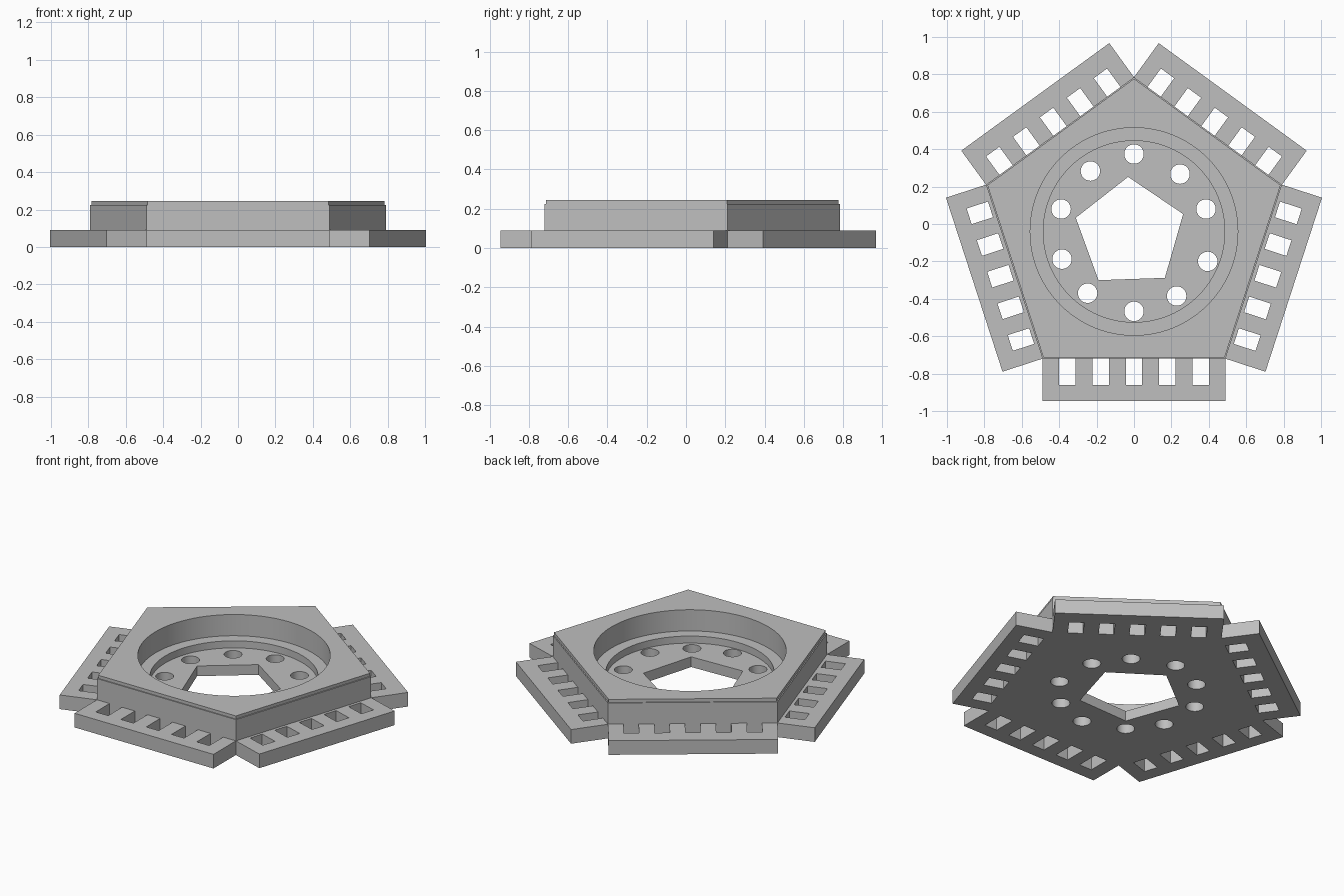
import bpy, bmesh, math
from mathutils import Matrix, Vector

cube = bpy.data.objects.get("Cube")
if cube:
    bpy.data.objects.remove(cube, do_unlink=True)

CY = -0.047           # centre of the pentagon in y
R = 0.832             # pentagon corner radius
APOTHEM = R * math.cos(math.pi / 5)
SIDE = 2 * R * math.sin(math.pi / 5)
FLANGE_H = 0.09

grey = bpy.data.materials.new("plain grey")
grey.use_nodes = True
COLOUR = (0.52, 0.52, 0.52, 1)
grey.diffuse_color = COLOUR
grey.node_tree.nodes["Principled BSDF"].inputs["Base Color"].default_value = COLOUR


def add_stack(bm, centre, rings, sides, start=90):
    """Closed solid from (radius, z) rings stacked bottom to top."""
    loops = []
    for r, z in rings:
        loops.append([bm.verts.new((centre[0] + r * math.cos(a), centre[1] + r * math.sin(a), z))
                      for a in (math.radians(start) + math.tau * i / sides for i in range(sides))])
    bm.faces.new(loops[0][::-1])
    bm.faces.new(loops[-1])
    for low, high in zip(loops, loops[1:]):
        for i in range(sides):
            j = (i + 1) % sides
            bm.faces.new((low[i], low[j], high[j], high[i]))


def add_box(bm, x0, x1, y0, y1, z0, z1):
    size = Matrix.Diagonal((x1 - x0, y1 - y0, z1 - z0, 1))
    mid = Matrix.Translation(((x0 + x1) / 2, (y0 + y1) / 2, (z0 + z1) / 2))
    bmesh.ops.create_cube(bm, size=1, matrix=mid @ size)


def finish(bm, name):
    bmesh.ops.recalc_face_normals(bm, faces=bm.faces)
    mesh = bpy.data.meshes.new(name)
    bm.to_mesh(mesh)
    bm.free()
    mesh.materials.append(grey)
    obj = bpy.data.objects.new(name, mesh)
    bpy.context.collection.objects.link(obj)
    return obj


def cut(obj, cutter):
    mod = obj.modifiers.new("cut", 'BOOLEAN')
    mod.operation = 'DIFFERENCE'
    mod.solver = 'EXACT'
    mod.object = cutter
    bpy.context.view_layer.objects.active = obj
    bpy.ops.object.modifier_apply(modifier=mod.name)
    bpy.data.objects.remove(cutter, do_unlink=True)


# Pentagonal body with a small step below its top
bm = bmesh.new()
inset = R - 0.008
add_stack(bm, (0, CY), [(R, 0), (R, 0.225), (inset, 0.225), (inset, 0.245)], 5)
body = finish(bm, "pentagon_body")

# Stepped round recess
bm = bmesh.new()
add_stack(bm, (0, -0.04), [(0.485, 0.065), (0.485, 0.11), (0.555, 0.11), (0.555, 0.3)], 96)
cut(body, finish(bm, "recess_cutter"))

# Ring of round holes and the five-sided opening in the floor
bm = bmesh.new()
holes = [(0, .374), (.246, .267), (.385, .08), (.394, -.2), (.228, -.385),
         (0, -.467), (-.248, -.37), (-.385, -.188), (-.39, .08), (-.233, .283)]
for centre in holes:
    add_stack(bm, centre, [(0.052, -0.1), (0.052, 0.1)], 32)
add_stack(bm, (-0.021, -0.05), [(0.302, -0.1), (0.302, 0.1)], 5, 92)
cut(body, finish(bm, "floor_hole_cutter"))

# Slotted flange on each side: name, turn from the front, slot start and end
FLANGES = [("front_flange", 0, -0.05, 0.14), ("left_flange", 72, 0.018, 0.14),
           ("back_left_flange", 144, -0.05, 0.122), ("back_right_flange", 216, -0.05, 0.122),
           ("right_flange", 288, 0.018, 0.138)]
for name, turn, start, end in FLANGES:
    bm = bmesh.new()
    add_box(bm, -SIDE / 2, SIDE / 2, -APOTHEM - 0.225, -APOTHEM, 0, FLANGE_H)
    flange = finish(bm, name)
    bm = bmesh.new()
    for i in range(-2, 3):
        x = i * 0.178
        add_box(bm, x - 0.044, x + 0.044, -APOTHEM - end, -APOTHEM - start, -0.1, 0.2)
    cut(flange, finish(bm, "slot_cutter"))
    flange.data.transform(Matrix.Translation(Vector((0, CY, 0)))
                          @ Matrix.Rotation(math.radians(turn), 4, 'Z'))

# Smooth the round walls, keep corners sharp
bpy.ops.object.select_all(action='DESELECT')
body.select_set(True)
bpy.context.view_layer.objects.active = body
bpy.ops.object.shade_smooth_by_angle(angle=math.radians(30))
